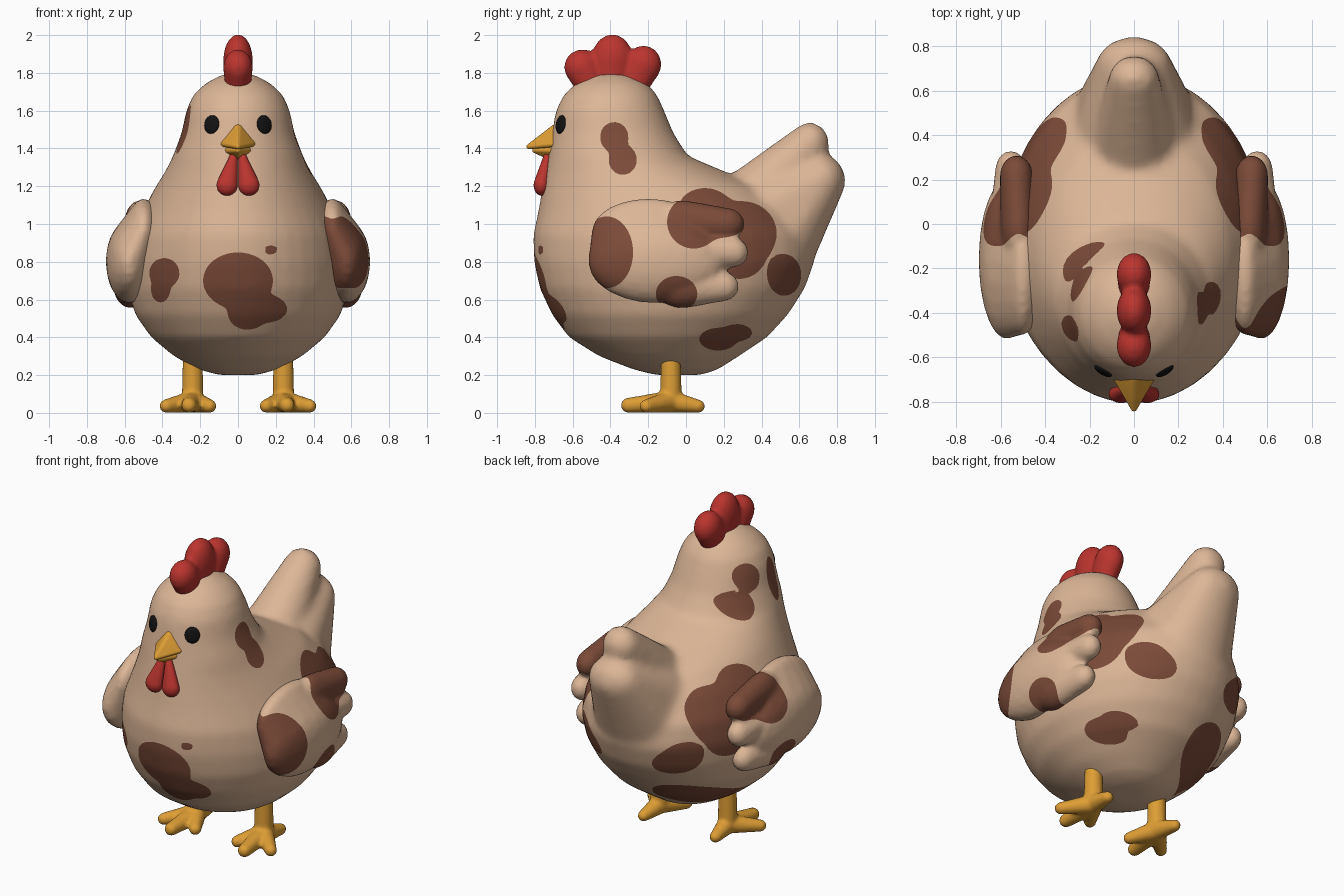
import bpy
import bmesh
from math import sin, cos, pi, exp, log
from mathutils import Vector

default = bpy.data.objects.get("Cube")
if default:
    bpy.data.objects.remove(default, do_unlink=True)


def material(name, *rgb):
    mat = bpy.data.materials.new(name)
    mat.use_nodes = True
    mat.diffuse_color = (*rgb, 1)
    shader = mat.node_tree.nodes["Principled BSDF"]
    shader.inputs["Base Color"].default_value = (*rgb, 1)
    shader.inputs["Roughness"].default_value = 0.8
    return mat


cream = material("cream feathers", .72, .47, .31)
brown = material("brown patches", .20, .07, .04)
red = material("red comb", .50, .035, .028)
orange = material("orange beak and legs", .73, .34, .035)
black = material("black eyes", .006, .006, .006)

# Unit ball points, reused for every rounded hull
ball_mesh = bmesh.new()
bmesh.ops.create_icosphere(ball_mesh, subdivisions=3, radius=1)
BALL = [v.co.copy() for v in ball_mesh.verts]
ball_mesh.free()


def add_hull(bm, balls, side=1):
    """Wrap a tight skin around ellipsoids given as (centre, radius or radii)."""
    verts = []
    for centre, radii in balls:
        if not isinstance(radii, tuple):
            radii = (radii, radii, radii)
        for p in BALL:
            co = [c + r * q for c, r, q in zip(centre, radii, p)]
            verts.append(bm.verts.new((co[0] * side, co[1], co[2])))
    result = bmesh.ops.convex_hull(bm, input=verts)
    inside = [g for g in result["geom_interior"] if isinstance(g, bmesh.types.BMVert)]
    bmesh.ops.delete(bm, geom=inside, context="VERTS")


def add_loft(bm, rings, sides=40):
    """Stack ellipses given as (z, front y, back y, half width)."""
    loops = []
    for z, front, back, half in rings:
        mid, depth = (front + back) / 2, (back - front) / 2
        angles = [2 * pi * i / sides for i in range(sides)]
        loops.append([bm.verts.new((half * cos(a), mid + depth * sin(a), z)) for a in angles])
    for low, high in zip(loops, loops[1:]):
        for i in range(sides):
            j = (i + 1) % sides
            bm.faces.new((low[i], low[j], high[j], high[i]))
    bm.faces.new(loops[0][::-1])
    bm.faces.new(loops[-1])


def finish(name, bm, mats, voxel=None, smooth=0):
    """Make the object, optionally fusing its pieces into one soft skin."""
    bmesh.ops.recalc_face_normals(bm, faces=bm.faces)
    mesh = bpy.data.meshes.new(name)
    bm.to_mesh(mesh)
    bm.free()
    obj = bpy.data.objects.new(name, mesh)
    bpy.context.collection.objects.link(obj)
    if voxel:
        remesh = obj.modifiers.new("fuse", "REMESH")
        remesh.mode, remesh.voxel_size = "VOXEL", voxel
        soften = obj.modifiers.new("soften", "SMOOTH")
        soften.factor, soften.iterations = 0.5, smooth
        graph = bpy.context.evaluated_depsgraph_get()
        fused = bpy.data.meshes.new_from_object(obj.evaluated_get(graph))
        obj.modifiers.clear()
        obj.data = fused
        fused.name = name
    obj.data.materials.clear()
    for mat in mats:
        obj.data.materials.append(mat)
    for poly in obj.data.polygons:
        poly.use_smooth = True
        poly.material_index = 0
    return obj


def patch_field(co, spots):
    """Negative inside the blended ellipses, positive outside."""
    total = 1e-9
    for axis, side, u, v, ru, rv in spots:
        facing, across = (co.x, co.y) if axis == "x" else (co.y, co.x)
        if side and facing * side <= 0:
            continue
        d = ((across - u) / ru) ** 2 + ((co.z - v) / rv) ** 2
        total += exp(-3 * (d - 1))
    return -log(total)


def cut_patches(obj, spots):
    """Cut the mesh along patch outlines and colour the faces inside."""
    bm = bmesh.new()
    bm.from_mesh(obj.data)
    value = {v: patch_field(v.co, spots) for v in bm.verts}
    crossing = [e for e in bm.edges if value[e.verts[0]] * value[e.verts[1]] < 0]
    outline = []
    for e in crossing:
        a, b = e.verts
        outline.append(bmesh.utils.edge_split(e, a, value[a] / (value[a] - value[b]))[1])
    bmesh.ops.connect_verts(bm, verts=outline)
    for f in bm.faces:
        f.material_index = int(patch_field(f.calc_center_median(), spots) < 0)
    bm.to_mesh(obj.data)
    bm.free()


# Body, neck and head as one loft, with a two-lobed tail fused in
bm = bmesh.new()
add_loft(bm, [
    (.20, -.16, .08, .10), (.23, -.28, .17, .21), (.30, -.46, .28, .34),
    (.40, -.62, .43, .46), (.52, -.71, .54, .545), (.66, -.775, .63, .585),
    (.80, -.805, .68, .59), (.94, -.81, .66, .565), (1.08, -.78, .56, .50),
    (1.20, -.76, .40, .435), (1.28, -.745, .20, .385), (1.36, -.73, .01, .345),
    (1.48, -.71, -.065, .30), (1.60, -.69, -.115, .275), (1.68, -.65, -.15, .24),
    (1.74, -.59, -.20, .18), (1.785, -.50, -.29, .10), (1.80, -.44, -.35, .05)])
add_hull(bm, [((0, .33, 1.0), (.30, .24, .24)), ((0, .45, .85), (.30, .22, .25)),
              ((0, .715, 1.23), (.17, .13, .14))])
add_hull(bm, [((0, .33, 1.1), (.20, .2, .18)), ((0, .655, 1.425), (.115, .105, .115))])
body = finish("body", bm, [cream, brown], .024, 8)
cut_patches(body, [
    # large patches behind both wings
    ("x", 0, .10, 1.08, .14, .11), ("x", 0, .30, .95, .18, .17),
    ("x", 0, .52, .73, .09, .11), ("x", 0, .28, .80, .12, .09),
    # low flank and neck patches
    ("x", 1, .17, .39, .10, .06), ("x", 1, .27, .425, .08, .045),
    ("x", 1, -.38, 1.46, .075, .08), ("x", 1, -.335, 1.34, .075, .08),
    ("x", -1, -.47, 1.5, .06, .13),
    ("x", -1, -.27, 1.57, .08, .08), ("x", -1, -.17, 1.43, .09, .08),
    # breast patches
    ("y", -1, 0, .70, .185, .15), ("y", -1, .16, .55, .10, .07),
    ("y", -1, .05, .52, .10, .08), ("y", -1, .175, .865, .035, .024),
    ("y", -1, -.39, .74, .08, .08), ("y", -1, -.41, .65, .05, .065),
    # low patch at the rear
    ("y", 1, -.25, .40, .18, .12)])

# Wings with three feather lobes each
WING = [
    [((.50, -.20, .96), (.09, .30, .175)), ((.575, -.16, .80), (.125, .36, .22))],
    [((.52, -.02, 1.01), (.08, .16, .115)), ((.53, .215, 1.0), (.075, .095, .085))],
    [((.56, .03, .86), (.09, .12, .09)), ((.555, .245, .85), (.07, .085, .08))],
    [((.57, -.02, .67), (.09, .15, .115)), ((.555, .19, .67), (.07, .09, .08))],
]
WING_SPOTS = [("x", 0, .04, 1.01, .14, .14), ("x", 0, .20, 1.03, .13, .10),
              ("x", 0, -.05, .63, .11, .095), ("x", 1, -.42, .85, .14, .19)]
for label, side in (("left", 1), ("right", -1)):
    bm = bmesh.new()
    for balls in WING:
        add_hull(bm, balls, side)
    wing = finish(label + "_wing", bm, [cream, brown], .016, 3)
    cut_patches(wing, WING_SPOTS)

# Comb with three bumps
bm = bmesh.new()
for y, z, depth, height in ((-.55, 1.83, .095, .095), (-.39, 1.87, .11, .135),
                            (-.225, 1.845, .095, .10)):
    add_hull(bm, [((0, y, z), (.078, depth, height)), ((0, y * .7 - .12, 1.74), (.07, .09, .06))])
finish("comb", bm, [red], .015, 2)

# Beak, upper and lower halves
bm = bmesh.new()
add_hull(bm, [((0, -.83, 1.41), .014), ((0, -.69, 1.50), .028),
              ((.08, -.69, 1.425), .016), ((-.08, -.69, 1.425), .016)])
finish("upper_beak", bm, [orange])
bm = bmesh.new()
add_hull(bm, [((0, -.80, 1.39), .014), ((0, -.71, 1.36), .025),
              ((.06, -.69, 1.39), .02), ((-.06, -.69, 1.39), .02)])
finish("lower_beak", bm, [orange])

for label, side in (("left", 1), ("right", -1)):
    # Wattle
    bm = bmesh.new()
    add_hull(bm, [((.058, -.765, 1.205), (.056, .042, .055)), ((.025, -.735, 1.35), .022)], side)
    finish(label + "_wattle", bm, [red])

    # Eye, a flat button lying on the head
    found, spot, normal, face = body.closest_point_on_mesh(Vector((.15 * side, -.68, 1.53)))
    bm = bmesh.new()
    add_hull(bm, [((0, 0, 0), (.045, .05, .016))])
    eye = finish(label + "_eye", bm, [black])
    eye.location = spot
    eye.rotation_euler = normal.to_track_quat("Z", "Y").to_euler()

    # Leg and four toes
    bm = bmesh.new()
    ankle = ((.24, -.08, .06), .058)
    add_hull(bm, [ankle, ((.24, -.08, .27), .053)], side)
    for x, y, size in ((.15, -.22, .036), (.26, -.305, .04), (.38, -.21, .036), (.255, .065, .035)):
        add_hull(bm, [ankle, ((x, y, size), size)], side)
    finish(label + "_leg", bm, [orange], .012, 2)
